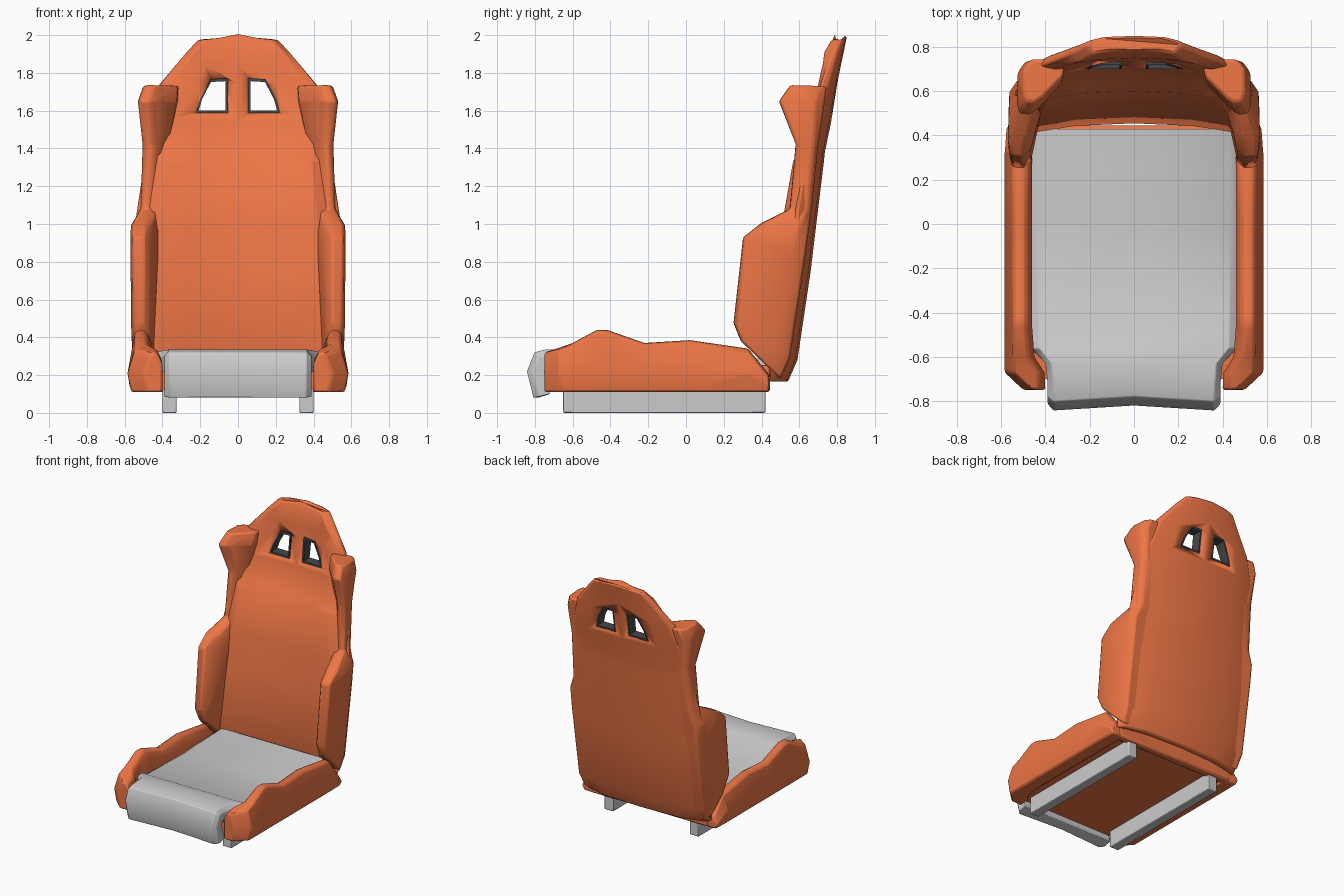
import bpy, bmesh, math

if "Cube" in bpy.data.objects:
    bpy.data.objects.remove(bpy.data.objects["Cube"])

orange = bpy.data.materials.new("orange_fabric")
orange.diffuse_color = (0.85, 0.18, 0.06, 1)
orange.use_nodes = True
orange.node_tree.nodes["Principled BSDF"].inputs["Base Color"].default_value = orange.diffuse_color
dark = bpy.data.materials.new("dark_trim")
dark.diffuse_color = (0.06, 0.065, 0.07, 1)
dark.use_nodes = True
dark.node_tree.nodes["Principled BSDF"].inputs["Base Color"].default_value = dark.diffuse_color


def loft(name, rings, mat=None, closed=False, bevel=0.0, mirror=False, angle=40):
    """Skin a list of equal-length point rings into one solid."""
    bm = bmesh.new()
    vs = [[bm.verts.new(p) for p in r] for r in rings]
    n = len(rings[0])
    pairs = list(zip(vs, vs[1:])) + ([(vs[-1], vs[0])] if closed else [])
    for a, b in pairs:
        for i in range(n):
            j = (i + 1) % n
            bm.faces.new((a[i], a[j], b[j], b[i]))
    if not closed:
        bm.faces.new(vs[0])
        bm.faces.new(vs[-1])
    bmesh.ops.recalc_face_normals(bm, faces=bm.faces)
    me = bpy.data.meshes.new(name)
    bm.to_mesh(me)
    bm.free()
    ob = bpy.data.objects.new(name, me)
    bpy.context.collection.objects.link(ob)
    if mat:
        me.materials.append(mat)
    bpy.ops.object.select_all(action='DESELECT')
    ob.select_set(True)
    bpy.context.view_layer.objects.active = ob
    bpy.ops.object.shade_smooth_by_angle(angle=math.radians(angle))
    if bevel:
        m = ob.modifiers.new("soft_edges", 'BEVEL')
        m.width, m.segments = bevel, 2
        m.limit_method, m.angle_limit = 'ANGLE', math.radians(38)
    if mirror:
        ob.modifiers.new("mirror", 'MIRROR').use_mirror_merge = False
    return ob


def both_sides(half):
    """Complete a half ring that starts and ends on x = 0."""
    return half + [(-x, y, z) for x, y, z in reversed(half[1:-1])]


def box(name, x0, x1, y0, y1, z0, z1, mat=None, bevel=0.0, mirror=False):
    ring = lambda y: [(x0, y, z0), (x1, y, z0), (x1, y, z1), (x0, y, z1)]
    return loft(name, [ring(y0), ring(y1)], mat, bevel=bevel, mirror=mirror)


# Floor rails and seat pan
box("floor_rails", 0.325, 0.40, -0.65, 0.42, 0, 0.13, bevel=0.006, mirror=True)
box("seat_pan", -0.48, 0.48, -0.70, 0.41, 0.125, 0.22, orange)
box("seat_pan_rear_bar", -0.50, 0.50, 0.38, 0.445, 0.11, 0.25, orange, bevel=0.015)

# Seat side bolsters: y, top z, inner x, outer x
rings = []
for y, zt, xi, xo in [(-0.75, 0.32, 0.40, 0.50), (-0.67, 0.345, 0.405, 0.585),
                      (-0.60, 0.37, 0.45, 0.585), (-0.47, 0.44, 0.46, 0.585),
                      (-0.42, 0.44, 0.46, 0.585), (-0.22, 0.37, 0.46, 0.585),
                      (0.02, 0.385, 0.46, 0.585), (0.33, 0.34, 0.46, 0.585),
                      (0.44, 0.20, 0.46, 0.58)]:
    zm = min(0.21, zt - 0.05)
    rings.append([(xi, y, 0.11), (xi, y, zt - 0.06), (xi + 0.025, y, zt - 0.01),
                  (xi + 0.05, y, zt), (xo - 0.04, y, zt - 0.01),
                  (xo, y, zm), (xo - 0.02, y, 0.11)])
loft("seat_bolsters", rings, orange, bevel=0.012, mirror=True)

# Seat cushion with rolled front lip: top y, top z, bottom y, bottom z, half width
rings = []
for yt, zt, yb, zb, w in [(-0.80, 0.08, -0.72, 0.10, 0.39), (-0.835, 0.22, -0.75, 0.22, 0.39),
                          (-0.795, 0.32, -0.73, 0.25, 0.39), (-0.74, 0.335, -0.69, 0.2, 0.39),
                          (-0.63, 0.335, -0.63, 0.2, 0.40), (-0.56, 0.325, -0.57, 0.2, 0.46),
                          (-0.47, 0.285, -0.47, 0.2, 0.465), (0.0, 0.27, 0.0, 0.2, 0.465),
                          (0.43, 0.29, 0.43, 0.2, 0.465)]:
    dip = 0.015 if yt < -0.7 else 0
    ym, zm = yt * 0.75 + yb * 0.25, zt * 0.75 + zb * 0.25
    rings.append(both_sides([(0, yt + dip, zt), (w * 0.93, yt - dip / 2, zt),
                             (w, ym, zm), (w, yb, zb), (0, yb, zb)]))
loft("seat_cushion", rings, bevel=0.01)

# Backrest with headrest: z, front half width, front y, rear half width, rear y, crease drop
rings = []
for z, xi, yf, xo, yr, v in [(0.165, 0.44, 0.50, 0.53, 0.54, 0), (0.28, 0.44, 0.455, 0.555, 0.59, 0),
                             (0.75, 0.43, 0.51, 0.555, 0.66, 0), (1.0, 0.42, 0.545, 0.55, 0.69, 0),
                             (1.33, 0.39, 0.60, 0.50, 0.73, 0.03), (1.38, 0.38, 0.645, 0.495, 0.735, 0.03),
                             (1.55, 0.37, 0.705, 0.49, 0.77, 0), (1.74, 0.35, 0.73, 0.42, 0.80, 0),
                             (1.84, 0.29, 0.745, 0.335, 0.82, 0), (1.91, 0.24, 0.75, 0.275, 0.835, 0),
                             (1.975, 0.18, 0.785, 0.215, 0.852, -0.02)]:
    top = 0.02 if v < 0 else 0
    cf, cr = 0.07 * xo, 0.2 * xo
    rings.append(both_sides([(0, yf, z - v), (xi * 0.6, yf - cf * 0.3, z - v * 0.4), (xi, yf - cf, z),
                             (xo, yr - cr, z), (xo * 0.93, yr - cr * 0.5, z),
                             (xo * 0.6, yr - cr * 0.1, z + top / 2), (0, yr, z + top)]))
back = loft("backrest", rings, orange, bevel=0.012)

# Harness openings and their dark liners
hole = [(0.055, 1.59), (0.22, 1.59), (0.20, 1.66), (0.145, 1.765), (0.055, 1.77)]
cutter = loft("opening_cutter", [[(x, y, z) for x, z in hole] for y in (0.5, 1.0)], mirror=True)
cutter.hide_render = True
cutter.hide_set(True)
cutter.display_type = 'WIRE'
m = back.modifiers.new("openings", 'BOOLEAN')
m.object, m.operation, m.solver = cutter, 'DIFFERENCE', 'EXACT'

cx, cz = 0.13, 1.67


def liner(scale, y, slope):
    return [(cx + (x - cx) * scale, y + slope * (z - 1.59), cz + (z - cz) * scale) for x, z in hole]


loft("opening_liners", [liner(1.02, 0.70, 0.1), liner(1.02, 0.775, 0.14),
                        liner(0.86, 0.775, 0.14), liner(0.86, 0.70, 0.1)],
     dark, closed=True, mirror=True, angle=20)

# Backrest side bolsters: front z, front y, rear z, rear y, inner x, ridge x, outer x
rings = []
for zf, yf, zr, yr, xi, xm, xo in [(0.38, 0.29, 0.18, 0.50, 0.44, 0.50, 0.55),
                                   (0.48, 0.25, 0.29, 0.55, 0.435, 0.50, 0.565),
                                   (0.93, 0.30, 0.82, 0.63, 0.41, 0.50, 0.57),
                                   (1.0, 0.39, 0.97, 0.65, 0.405, 0.495, 0.567),
                                   (1.08, 0.55, 1.08, 0.665, 0.40, 0.475, 0.515),
                                   (1.42, 0.58, 1.42, 0.70, 0.36, 0.465, 0.505),
                                   (1.65, 0.49, 1.65, 0.735, 0.315, 0.47, 0.53),
                                   (1.735, 0.55, 1.73, 0.745, 0.31, 0.45, 0.50)]:
    mix = lambda t: (yf + (yr - yf) * t, zf + (zr - zf) * t)
    rings.append([(xi, *mix(1)), (xi + 0.01, *mix(0.6)), (xm - 0.035, *mix(0.12)), (xm, *mix(0)),
                  (xo - 0.012, *mix(0.03)), (xo, *mix(0.25)), (xo - 0.005, *mix(0.8)),
                  (xo - 0.04, *mix(1))])
loft("back_bolsters", rings, orange, bevel=0.012, mirror=True)
